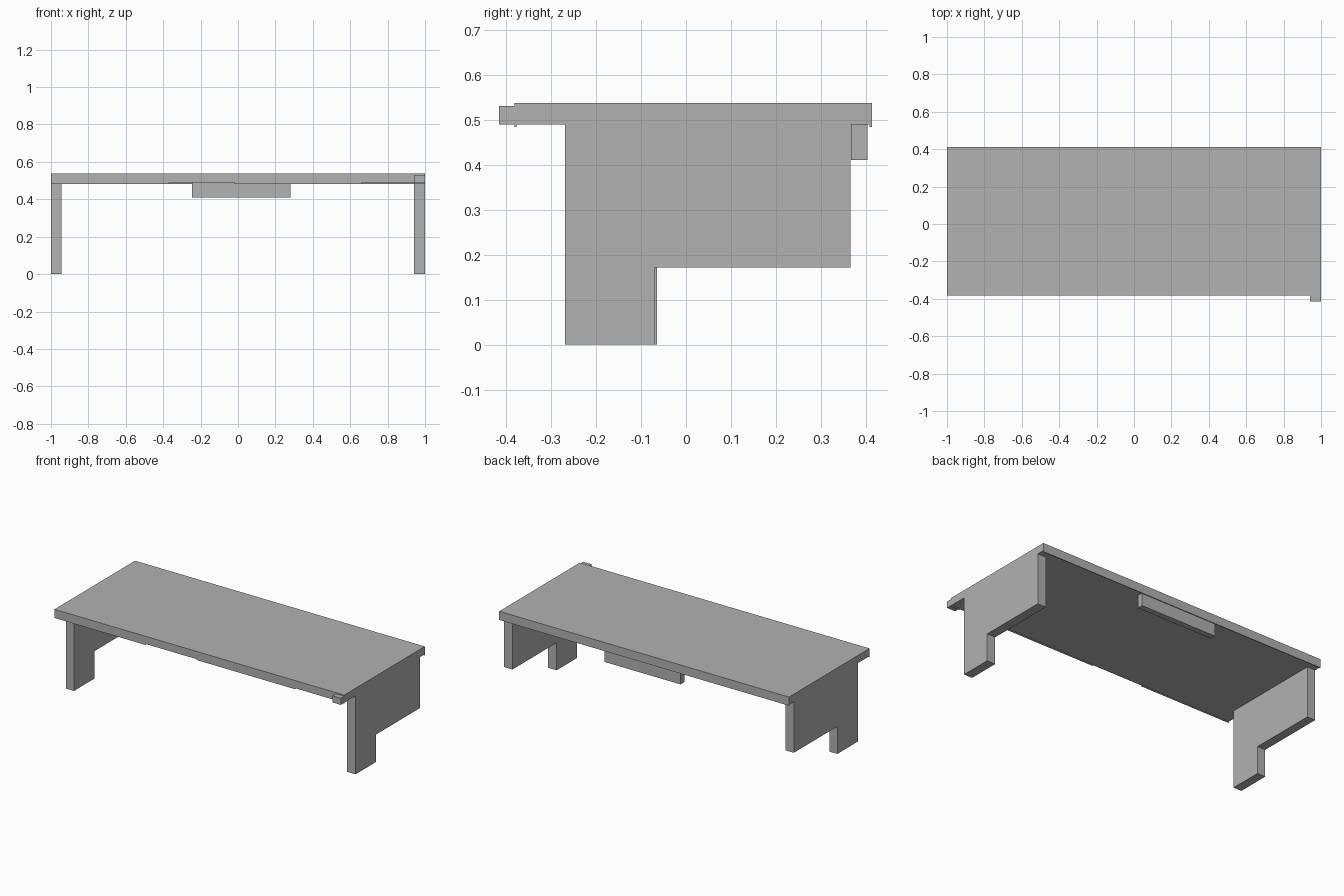
import bpy
import bmesh

cube = bpy.data.objects.get("Cube")
if cube:
    bpy.data.objects.remove(cube, do_unlink=True)

grey = bpy.data.materials.new("plain grey")
grey.use_nodes = True
colour = (0.445, 0.445, 0.445, 1)
grey.diffuse_color = colour
grey.node_tree.nodes["Principled BSDF"].inputs["Base Color"].default_value = colour


def extrude_profile(name, profile, x0, x1):
    """Extrude a (y, z) outline along x."""
    bm = bmesh.new()
    face = bm.faces.new([bm.verts.new((x0, y, z)) for y, z in profile])
    moved = bmesh.ops.extrude_face_region(bm, geom=[face])["geom"]
    verts = [g for g in moved if isinstance(g, bmesh.types.BMVert)]
    bmesh.ops.translate(bm, verts=verts, vec=(x1 - x0, 0, 0))
    bmesh.ops.recalc_face_normals(bm, faces=bm.faces)
    mesh = bpy.data.meshes.new(name)
    bm.to_mesh(mesh)
    bm.free()
    mesh.materials.append(grey)
    obj = bpy.data.objects.new(name, mesh)
    bpy.context.collection.objects.link(obj)
    return obj


def box(name, x, y, z):
    outline = [(y[0], z[0]), (y[1], z[0]), (y[1], z[1]), (y[0], z[1])]
    return extrude_profile(name, outline, *x)


UNDER, LIP = 0.489, 0.483

# Tabletop with a thin lip below its back edge
extrude_profile("tabletop", [
    (-0.381, UNDER), (0.408, UNDER), (0.408, LIP), (0.413, LIP),
    (0.413, 0.537), (-0.381, 0.537)], -1, 1)

# Broken lip below the front edge
for i, span in enumerate([(-1, -0.37), (-0.02, 0.66), (0.94, 1)]):
    box(f"front_lip_{i + 1}", span, (-0.381, -0.377), (LIP, UNDER))

# Side panels, each with a foot at the front
for name, x0, x1, foot_back in [("right_leg", -1, -0.944, -0.064),
                                ("left_leg", 0.942, 1, -0.07)]:
    extrude_profile(name, [
        (-0.269, 0), (foot_back, 0), (foot_back, 0.171),
        (0.365, 0.171), (0.365, UNDER), (-0.269, UNDER)], x0, x1)

# Hanging rear panel and small corner tab
box("rear_panel", (-0.245, 0.28), (0.367, 0.403), (0.41, UNDER))
box("corner_tab", (0.942, 1), (-0.415, -0.381), (UNDER, 0.53))
